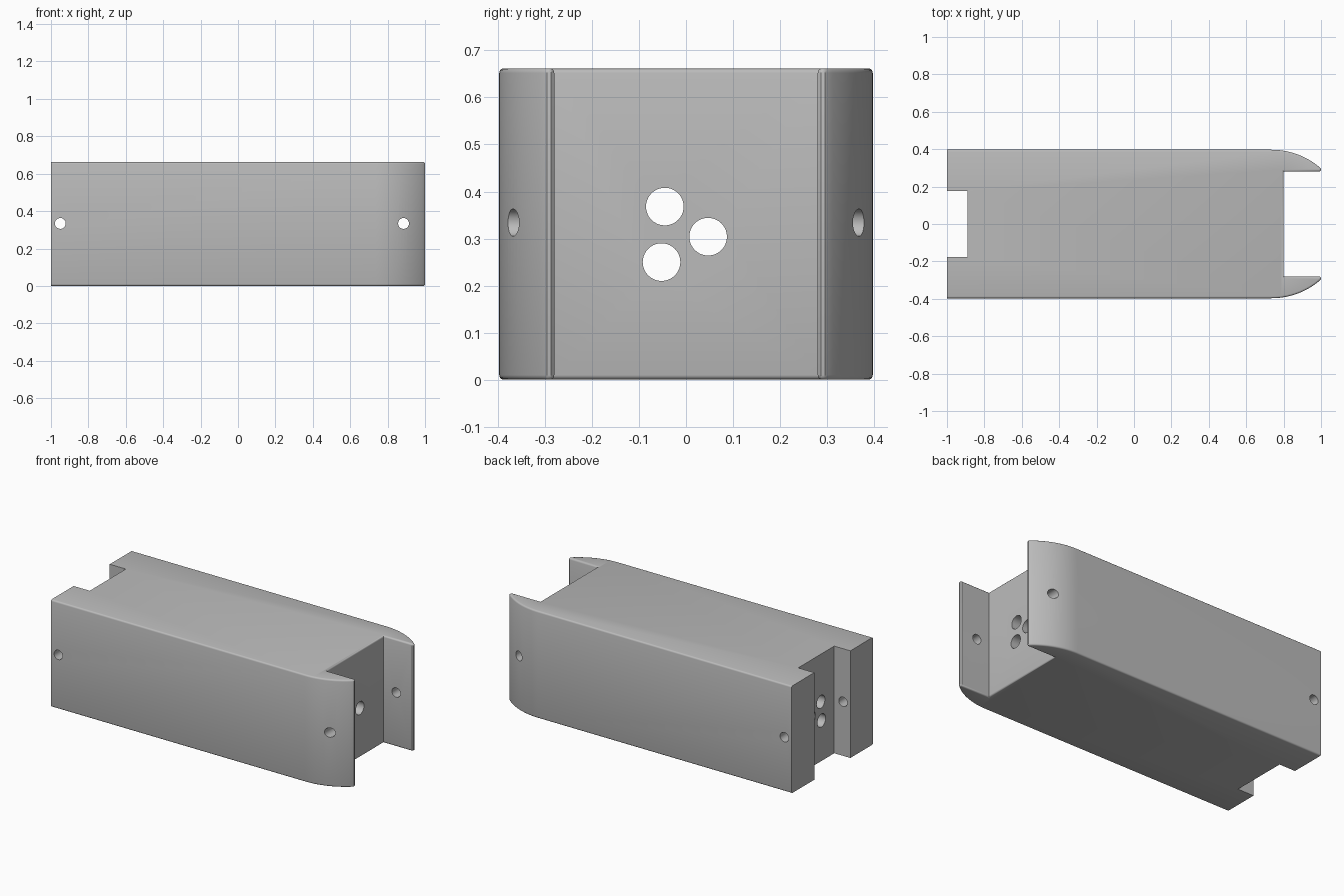
import bpy
import bmesh
from math import radians, sin, cos, pi
from mathutils import Matrix

if "Cube" in bpy.data.objects:
    bpy.data.objects.remove(bpy.data.objects["Cube"])

HEIGHT, HALF_W = 0.662, 0.397
ARM_IN, ARM_START = 0.28, 0.80      # forked end
NOTCH_IN, NOTCH_END = 0.176, -0.89  # slotted end
ARC_X, ARC_R = 0.735, 0.40

grey = bpy.data.materials.new("plain grey")
grey.use_nodes = True
colour = (0.5, 0.5, 0.5, 1)
grey.diffuse_color = colour
grey.node_tree.nodes["Principled BSDF"].inputs["Base Color"].default_value = colour


def make_object(name, bm):
    mesh = bpy.data.meshes.new(name)
    bm.to_mesh(mesh)
    bm.free()
    mesh.materials.append(grey)
    obj = bpy.data.objects.new(name, mesh)
    bpy.context.collection.objects.link(obj)
    return obj


# Half outline from the slotted end, along the side, to the curved arm
half = [(NOTCH_END, NOTCH_IN), (-1, NOTCH_IN), (-1, HALF_W)]
sweep = radians(40.5)
for i in range(17):
    a = sweep * i / 16
    half.append((ARC_X + ARC_R * sin(a), HALF_W - ARC_R + ARC_R * cos(a)))
half += [(1, 0.295), (1, 0.287), (0.993, ARM_IN), (ARM_START, ARM_IN)]
outline = half + [(x, -y) for x, y in reversed(half)]

# Extruded body with softened top and bottom rims
bm = bmesh.new()
base = bm.faces.new([bm.verts.new((x, y, 0)) for x, y in outline])
top = bmesh.ops.extrude_face_region(bm, geom=[base])["geom"]
bmesh.ops.translate(bm, verts=[v for v in top if isinstance(v, bmesh.types.BMVert)],
                    vec=(0, 0, HEIGHT))
bmesh.ops.recalc_face_normals(bm, faces=bm.faces)
rims = []
for e in bm.edges:
    a, b = (v.co for v in e.verts)
    mid = (a + b) / 2
    at_slot = mid.x < NOTCH_END + 0.01 and abs(mid.y) < HALF_W - 0.01
    if abs(a.z - b.z) < 0.001 and not at_slot:
        rims.append(e)
bmesh.ops.bevel(bm, geom=rims, offset=0.01, offset_type='OFFSET', segments=3,
                profile=0.5, affect='EDGES', clamp_overlap=False)
body = make_object("body", bm)

# Drills for the lengthwise channels and the cross pin holes
bm = bmesh.new()


def drill(radius, length, place, turn):
    bmesh.ops.create_cone(bm, cap_ends=True, segments=40, radius1=radius,
                          radius2=radius, depth=length,
                          matrix=Matrix.Translation(place) @ turn)


for y, z in [(-0.045, 0.368), (0.047, 0.304), (-0.052, 0.250)]:
    drill(0.04, 1.755, (-0.0375, y, z), Matrix.Rotation(pi / 2, 4, 'Y'))
for x in (-0.95, 0.885):
    drill(0.029, 1, (x, 0, 0.334), Matrix.Rotation(pi / 2, 4, 'X'))
cutter = make_object("hole_cutter", bm)
cutter.hide_render = True

cut = body.modifiers.new("holes", 'BOOLEAN')
cut.operation = 'DIFFERENCE'
cut.solver = 'EXACT'
cut.object = cutter
bpy.context.view_layer.update()
graph = bpy.context.evaluated_depsgraph_get()
drilled = bpy.data.meshes.new_from_object(body.evaluated_get(graph))
body.modifiers.clear()
body.data = drilled
bpy.data.objects.remove(cutter)

# Smooth curves, keep corners crisp
for o in bpy.context.selected_objects:
    o.select_set(False)
body.select_set(True)
bpy.context.view_layer.objects.active = body
bpy.ops.object.shade_smooth_by_angle(angle=radians(35))
